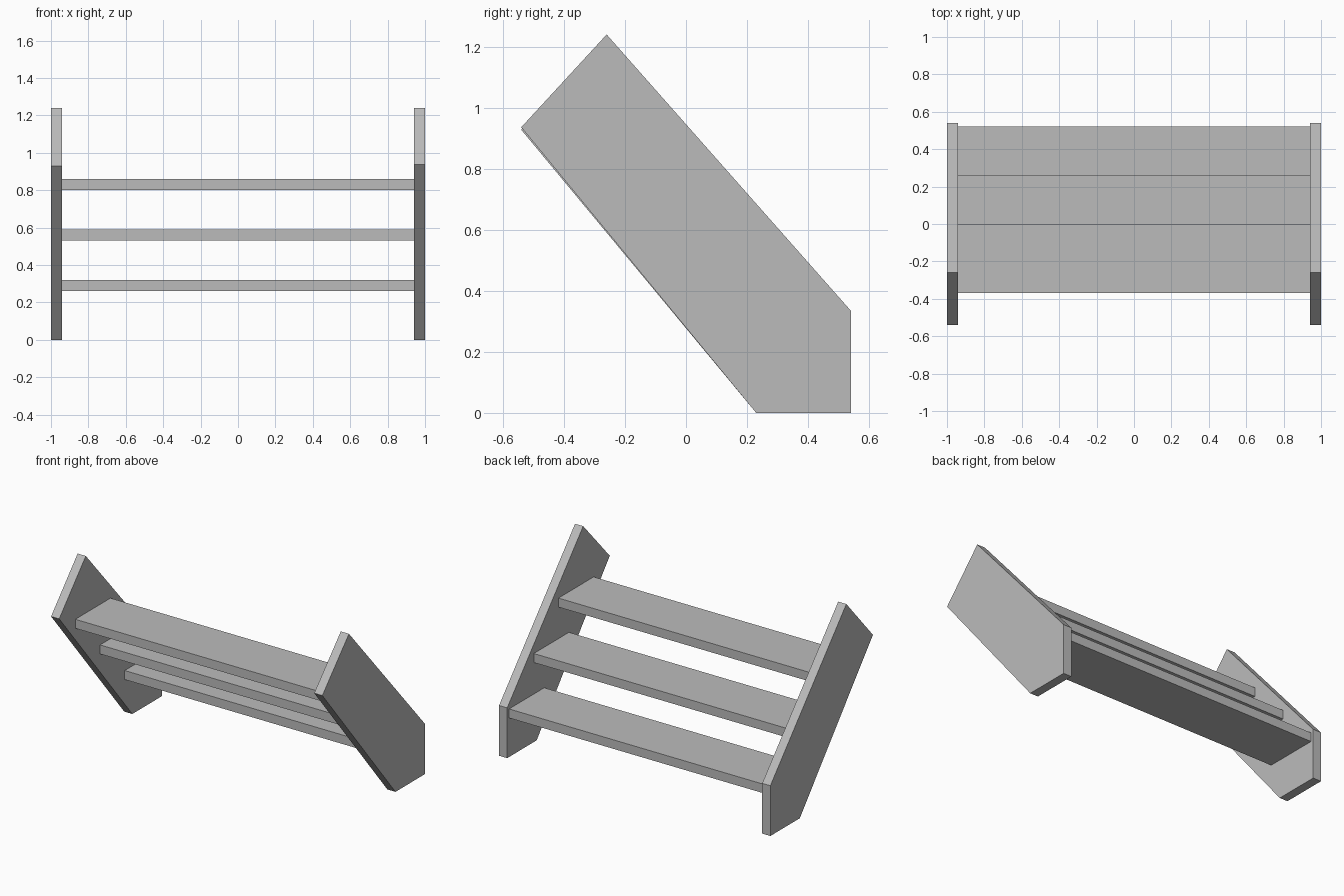
import bpy
import bmesh

cube = bpy.data.objects.get("Cube")
if cube:
    bpy.data.objects.remove(cube, do_unlink=True)

grey = bpy.data.materials.new("plain_grey")
grey.use_nodes = True
GREY = (0.5, 0.5, 0.5, 1)
grey.diffuse_color = GREY
grey.node_tree.nodes["Principled BSDF"].inputs["Base Color"].default_value = GREY

BOARD = 0.06   # thickness of every board
HALF = 1.0     # half the overall width


def extrude_x(name, profile, x0, x1):
    """Solid board from a (y, z) profile, extruded along x."""
    bm = bmesh.new()
    face = bm.faces.new([bm.verts.new((x0, y, z)) for y, z in profile])
    ext = bmesh.ops.extrude_face_region(bm, geom=[face])
    moved = [v for v in ext["geom"] if isinstance(v, bmesh.types.BMVert)]
    bmesh.ops.translate(bm, verts=moved, vec=(x1 - x0, 0, 0))
    bmesh.ops.recalc_face_normals(bm, faces=bm.faces[:])
    mesh = bpy.data.meshes.new(name)
    bm.to_mesh(mesh)
    bm.free()
    mesh.materials.append(grey)
    obj = bpy.data.objects.new(name, mesh)
    bpy.context.collection.objects.link(obj)
    return obj


# Sloping side boards, cut level at the floor and plumb at the back
for name, x0, nose in (("right_side_board", -HALF, 0.928),
                       ("left_side_board", HALF - BOARD, 0.936)):
    extrude_x(name, [(0.23, 0), (0.54, 0), (0.54, 0.335),
                     (-0.26, 1.24), (-0.54, nose)], x0, x0 + BOARD)

# Three level treads, rising towards the front
DEPTH, RUN, RISE = 0.37, 0.26, 0.27
for i, name in enumerate(("lower_tread", "middle_tread", "upper_tread")):
    back = 0.52 - i * RUN
    top = 0.32 + i * RISE
    extrude_x(name, [(back - DEPTH, top - BOARD), (back, top - BOARD),
                     (back, top), (back - DEPTH, top)],
              -HALF + BOARD, HALF - BOARD)
